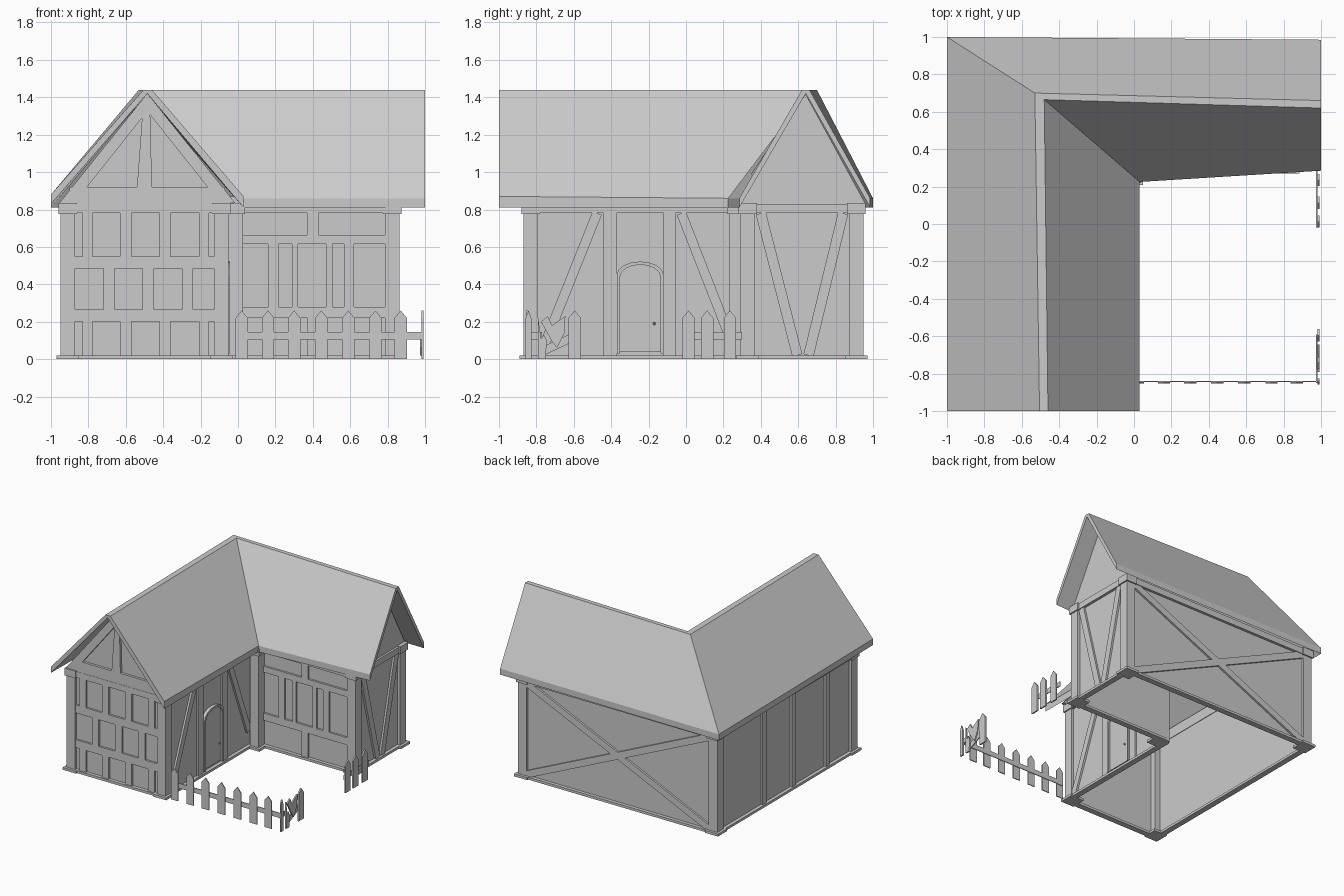
import bpy, bmesh, math
from mathutils import Vector

if "Cube" in bpy.data.objects:
    bpy.data.objects.remove(bpy.data.objects["Cube"])

# wall planes: (u along wall, v up, d outwards) -> world
WALL = {
    'front': lambda u, v, d: (u, -0.85 - d, v),
    'court': lambda u, v, d: (-0.07 + d, u, v),
    'hall': lambda u, v, d: (u, 0.31 - d, v),
    'side': lambda u, v, d: (0.84 + d, u, v),
    'back': lambda u, v, d: (u, 0.93 + d, v),
    'left': lambda u, v, d: (-0.93 - d, u, v),
    'fence_front': lambda u, v, d: (u, -0.845 - d, v),
    'fence_side': lambda u, v, d: (0.98 + d, u, v),
}


def finish(name, bm):
    bmesh.ops.recalc_face_normals(bm, faces=bm.faces[:])
    me = bpy.data.meshes.new(name)
    bm.to_mesh(me)
    bm.free()
    ob = bpy.data.objects.new(name, me)
    bpy.context.collection.objects.link(ob)
    return ob


def plates(name, wall, polys, d0=-0.01, d1=0.016):
    """Extruded flat polygons lying on a wall plane."""
    bm = bmesh.new()
    f = WALL[wall]
    for poly in polys:
        a = [bm.verts.new(f(u, v, d0)) for u, v in poly]
        b = [bm.verts.new(f(u, v, d1)) for u, v in poly]
        bm.faces.new(a)
        bm.faces.new(b)
        n = len(poly)
        for i in range(n):
            j = (i + 1) % n
            bm.faces.new((a[i], a[j], b[j], b[i]))
    return finish(name, bm)


def rect(u0, u1, v0, v1):
    return [(u0, v0), (u1, v0), (u1, v1), (u0, v1)]


def stud(u, w, v0, v1):
    return rect(u - w / 2, u + w / 2, v0, v1)


def beam(p, q, w):
    p, q = Vector(p), Vector(q)
    t = (q - p).normalized() * w / 2
    n = Vector((-t.y, t.x))
    return [tuple(c) for c in (p - n, q - n, q + n, p + n)]


def boxes(name, items):
    """Joined boxes given as centre x, y, size x, y, bottom, top."""
    bm = bmesh.new()
    for x, y, sx, sy, z0, z1 in items:
        r = bmesh.ops.create_cube(bm, size=1)
        bmesh.ops.scale(bm, vec=(sx, sy, z1 - z0), verts=r['verts'])
        bmesh.ops.translate(bm, vec=(x, y, (z0 + z1) / 2), verts=r['verts'])
    return finish(name, bm)


# L-shaped infill walls, open underneath
outline = [(-0.93, -0.85), (-0.07, -0.85), (-0.07, 0.31), (0.84, 0.31), (0.84, 0.93), (-0.93, 0.93)]
bm = bmesh.new()
lo = [bm.verts.new((x, y, 0)) for x, y in outline]
hi = [bm.verts.new((x, y, 0.87)) for x, y in outline]
for i in range(6):
    j = (i + 1) % 6
    bm.faces.new((lo[i], lo[j], hi[j], hi[i]))
walls = finish("infill_walls", bm)
m = walls.modifiers.new("thickness", 'SOLIDIFY')
m.thickness = 0.015
m.offset = -1

# gable infill
plates("front_gable_infill", 'front', [[(-0.95, 0.83), (-0.02, 0.83), (-0.485, 1.425)]], -0.015, 0)
plates("side_gable_infill", 'side', [[(0.29, 0.83), (0.96, 0.83), (0.635, 1.425)]], -0.015, 0.005)

# roof: one cross-section swept around the corner
sections = [
    [(-1, -1, .83), (-1, -1, .88), (-.505, -1, 1.44), (-.46, -1, 1.44), (.03, -1, .87), (.03, -1, .81), (-.485, -1, 1.42)],
    [(-1, 1, .81), (-1, 1, .86), (-.53, .70, 1.44), (-.48, .665, 1.44), (.03, .225, .86), (.03, .225, .81), (-.505, .68, 1.42)],
    [(1, .985, .81), (1, .985, .86), (1, .66, 1.44), (1, .62, 1.44), (1, .285, .86), (1, .285, .81), (1, .64, 1.42)],
]
bm = bmesh.new()
rings = [[bm.verts.new(p) for p in s] for s in sections]
for a, b in zip(rings, rings[1:]):
    for i in range(7):
        j = (i + 1) % 7
        bm.faces.new((a[i], a[j], b[j], b[i]))
bm.faces.new(rings[0])
bm.faces.new(rings[2])
finish("roof", bm)

# corner posts with feet and caps
corners = [(-.91, -.83), (-.09, -.83), (-.013, .268), (.825, .33), (.825, .91), (-.91, .91)]
boxes("corner_posts", [(x, y, .078, .078, 0, .80) for x, y in corners])
boxes("post_feet", [(x, y, .12, .12, 0, .02) for x, y in corners])
boxes("post_caps", [(x, y, .10, .10, .775, .835) for x, y in corners])

# sills and top plates on every wall
spans = {'front': (-.93, -.07), 'court': (-.85, .3), 'hall': (-.05, .84),
         'side': (.31, .93), 'back': (-.93, .84), 'left': (-.85, .93)}
for w, (a, b) in spans.items():
    plates(w + "_sill", w, [rect(a, b, 0, .02)], -.02, .028)
    plates(w + "_top_plate", w, [rect(a, b, .78, .83)], -.015, .022)

# front wall timbers
outer = [(-.805, .055), (-.60, .06), (-.39, .06), (-.182, .055)]
plates("front_timbers", 'front',
       [rect(-.93, -.07, .485, .55), rect(-.93, -.07, .20, .265)]
       + [stud(u, w, z0, z1) for u, w in outer for z0, z1 in ((.55, .78), (.02, .20))]
       + [stud(u, .06, .265, .485) for u in (-.69, -.48, -.27)])

# front gable frame
plates("front_gable_frame", 'front',
       [rect(-.90, -.07, .83, .92),
        [(-.955, .835), (-.485, 1.42), (-.485, 1.325), (-.875, .835)],
        [(-.015, .835), (-.485, 1.42), (-.485, 1.325), (-.095, .835)],
        [(-.54, .92), (-.46, .92), (-.47, 1.33), (-.51, 1.33)]], -.01, .02)

# hall wall timbers
plates("hall_timbers", 'hall',
       [rect(0, .84, .615, .665), rect(0, .84, .22, .28)]
       + [stud(.40, .06, z0, z1) for z0, z1 in ((.665, .78), (.02, .22))]
       + [stud(u, w, .28, .615) for u, w in ((.188, .055), (.305, .03), (.488, .035), (.593, .055))])

# courtyard wall timbers
plates("court_timbers", 'court',
       [stud(-.405, .07, .02, .78), stud(-.088, .066, .02, .78),
        beam((-.475, .78), (-.775, .03), .052), beam((-.025, .78), (.225, .14), .052)])

# side, back and left timbers
plates("side_braces", 'side', [beam((.40, .78), (.595, .02), .055), beam((.84, .78), (.655, .02), .055)])
plates("back_braces", 'back', [beam((-.87, .03), (.79, .78), .055), beam((-.87, .78), (.79, .03), .055)])
plates("left_studs", 'left', [stud(u, .05, .02, .78) for u in (-.49, -.05, .33)])


# arched door
def arch(hw, spring, rise, foot):
    pts = [(-.245 - hw * math.cos(i * math.pi / 8), spring + rise * math.sin(i * math.pi / 8)) for i in range(9)]
    return [(-.245 - hw, foot)] + pts + [(-.245 + hw, foot)]


plates("door", 'court', [arch(.108, .44, .065, .04)], -.01, .012)
plates("door_frame", 'court', [arch(.125, .45, .072, .03) + arch(.108, .44, .065, .03)[::-1]], -.01, .026)
bm = bmesh.new()
bmesh.ops.create_icosphere(bm, subdivisions=1, radius=.009)
bmesh.ops.translate(bm, vec=(-.05, -.17, .19), verts=bm.verts[:])
finish("door_knob", bm)


# picket fence
def picket(u, w=.066, h=.26, lean=0):
    return [(u - w / 2, 0), (u + w / 2, 0), (u + w / 2 + lean, h - .04), (u + lean, h), (u - w / 2 + lean, h - .04)]


plates("front_fence_pickets", 'fence_front', [picket(u) for u in (.02, .16, .30, .445, .59, .735, .87)], 0, .008)
plates("front_fence_rail", 'fence_front', [rect(.0, .985, .105, .145)], -.006, 0)
plates("side_fence_pickets", 'fence_side', [picket(u) for u in (.013, .113, .235, -.595)] + [picket(-.842, .03)], 0, .012)
plates("side_fence_rail", 'fence_side', [rect(-.02, .30, .105, .145)], -.006, 0)

# broken section of the fence
plates("broken_pickets", 'fence_side',
       [[(-.79, 0), (-.75, 0), (-.745, .10), (-.76, .13), (-.775, .11), (-.79, .22)],
        [(-.775, .20), (-.74, .23), (-.715, .18), (-.69, .20), (-.645, .23), (-.65, .14), (-.69, .06), (-.72, .10)]], 0, .012)
plates("broken_rail", 'fence_side', [beam((-.77, .04), (-.60, .12), .045), rect(-.85, -.77, .105, .145)], -.006, .002)
